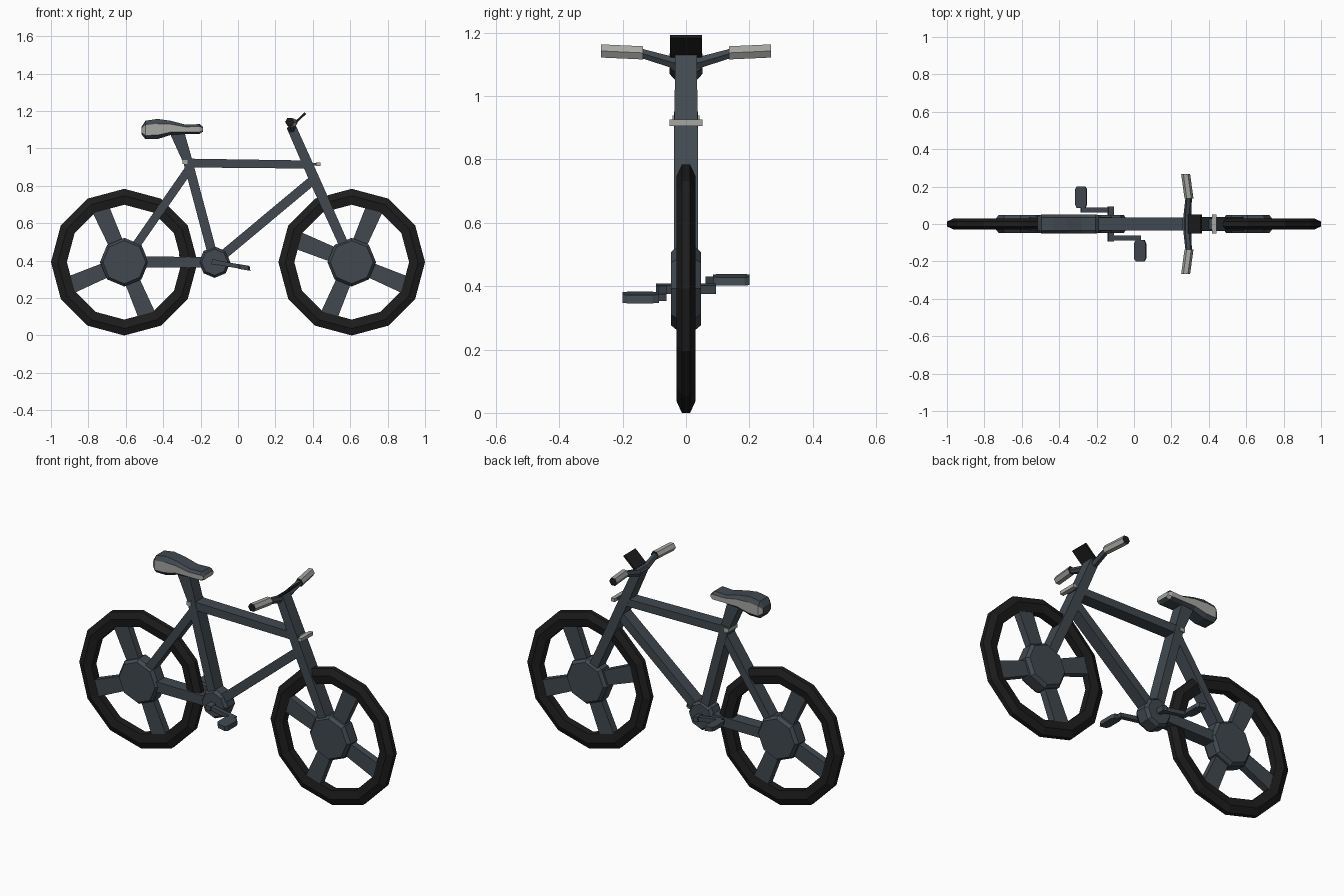
import bpy, bmesh, math
from mathutils import Vector

if "Cube" in bpy.data.objects:
    bpy.data.objects.remove(bpy.data.objects["Cube"])


def material(name, col):
    m = bpy.data.materials.new(name)
    m.diffuse_color = (*col, 1)
    m.use_nodes = True
    m.node_tree.nodes["Principled BSDF"].inputs["Base Color"].default_value = m.diffuse_color
    return m


FRAME = material("slate frame", (0.052, 0.066, 0.080))
BLACK = material("tyre black", (0.012, 0.012, 0.012))
LIGHT = material("light grey", (0.38, 0.38, 0.36))


def finish(name, bm, *mats):
    bmesh.ops.recalc_face_normals(bm, faces=bm.faces)
    me = bpy.data.meshes.new(name)
    bm.to_mesh(me)
    bm.free()
    for m in mats:
        me.materials.append(m)
    ob = bpy.data.objects.new(name, me)
    bpy.context.collection.objects.link(ob)
    return ob


def loft(name, rings, mats, closed=False, cap=True, rule=None):
    """Join equal-length rings of points; rule(ring, side) gives the material slot."""
    bm = bmesh.new()
    vs = [[bm.verts.new(p) for p in r] for r in rings]
    n, k = len(vs), len(vs[0])
    for i in range(n if closed else n - 1):
        a, b = vs[i], vs[(i + 1) % n]
        for j in range(k):
            f = bm.faces.new((a[j], a[(j + 1) % k], b[(j + 1) % k], b[j]))
            f.material_index = rule(i, j) if rule else 0
    if cap and not closed:
        for i in (0, n - 1):
            f = bm.faces.new(vs[i])
            f.material_index = rule(i, -1) if rule else 0
    return finish(name, bm, *mats)


def bar(name, p0, p1, w0, w1, hy0, hy1=None, y=0.0, mat=FRAME):
    """Box-section tube in the xz plane, with width w and half depth hy at each end."""
    hy1 = hy0 if hy1 is None else hy1
    a, b = Vector((p0[0], y, p0[1])), Vector((p1[0], y, p1[1]))
    d = (b - a).normalized()
    side = Vector((-d.z, 0, d.x))
    rings = []
    for p, w, h in ((a, w0, hy0), (b, w1, hy1)):
        rings.append([p + side * (sx * w / 2) + Vector((0, sy * h, 0))
                      for sx, sy in ((-1, -1), (1, -1), (1, 1), (-1, 1))])
    return loft(name, rings, (mat,))


def disc(name, c, profile, sides, mat, closed=False):
    """Revolve (radius, y) profile about a sideways axis at c."""
    if closed:
        rings = [[(c[0] + r * math.cos(t), y, c[1] + r * math.sin(t)) for r, y in profile]
                 for t in (2 * math.pi * i / sides for i in range(sides))]
        return loft(name, rings, (mat,), closed=True)
    rings = [[(c[0] + r * math.cos(2 * math.pi * i / sides), y,
               c[1] + r * math.sin(2 * math.pi * i / sides)) for i in range(sides)]
             for r, y in profile]
    return loft(name, rings, (mat,))


# wheels: tyre, hub, spokes
TYRE = [(0.392, -0.013), (0.392, 0.013), (0.355, 0.03), (0.307, 0.021), (0.307, -0.021), (0.355, -0.03)]
REAR, FRONT, CRANK = (-0.608, 0.392), (0.608, 0.392), (-0.125, 0.392)
for label, c, angles in (("rear", REAR, (114, 203, 293)), ("front", FRONT, (67, 158, 247, 337))):
    disc(label + "_tyre", c, TYRE, 12, BLACK, closed=True)
    disc(label + "_hub", c, [(0.115, -0.048), (0.13, -0.03), (0.13, 0.03), (0.115, 0.048)], 8, FRAME)
    for i, a in enumerate(angles):
        d = (math.cos(math.radians(a)), math.sin(math.radians(a)))
        bar(f"{label}_spoke_{i + 1}", (c[0] + d[0] * 0.09, c[1] + d[1] * 0.09),
            (c[0] + d[0] * 0.322, c[1] + d[1] * 0.322), 0.08, 0.095, 0.02)

# frame tubes
bar("seat_tube", CRANK, (-0.272, 0.945), 0.05, 0.05, 0.038)
bar("top_tube", (-0.275, 0.922), (0.37, 0.914), 0.047, 0.043, 0.036)
bar("down_tube", CRANK, (0.40, 0.83), 0.05, 0.05, 0.034)
bar("chain_stay", REAR, CRANK, 0.06, 0.056, 0.036)
bar("seat_stay", REAR, (-0.265, 0.885), 0.045, 0.045, 0.036)
bar("head_tube", (0.283, 1.12), (0.415, 0.82), 0.05, 0.056, 0.034, 0.038)
bar("fork", (0.415, 0.82), FRONT, 0.056, 0.05, 0.038)
bar("seat_post", (-0.268, 0.93), (-0.325, 1.085), 0.05, 0.075, 0.034)
disc("bottom_bracket", CRANK, [(0.07, -0.048), (0.084, -0.03), (0.084, 0.03), (0.07, 0.048)], 8, FRAME)

# saddle: light side band, dark top and underside
stations = [(-0.515, 1.075, 1.118, 0.7), (-0.495, 1.05, 1.148, 1), (-0.43, 1.05, 1.158, 1),
            (-0.36, 1.072, 1.148, 1), (-0.28, 1.078, 1.127, 1), (-0.205, 1.078, 1.13, 1),
            (-0.187, 1.09, 1.115, 0.85)]
rings = []
for x, zb, zt, k in stations:
    h = zt - zb
    half = [(0.034, zb), (0.052, zb + 0.2 * h), (0.052, zb + 0.76 * h), (0.036, zt)]
    rings.append([(x, y * k, z) for y, z in half] + [(x, -y * k, z) for y, z in reversed(half)])
last = len(rings) - 1
loft("saddle", rings, (FRAME, LIGHT),
     rule=lambda i, j: 1 if j in (1, 5) or (j == -1 and i == last) or (i == last - 1 and j in (0, 6)) else 0)


# handlebar and grips
def hexring(x, y, z, r):
    return [(x + r * math.cos(math.pi * k / 3), y, z + r * math.sin(math.pi * k / 3)) for k in range(6)]


loft("handlebar", [hexring(0.293, -0.15, 1.137, 0.017), hexring(0.285, -0.04, 1.105, 0.021),
                   hexring(0.285, 0.04, 1.105, 0.021), hexring(0.293, 0.15, 1.137, 0.017)], (FRAME,))
for label, s in (("right", -1), ("left", 1)):
    loft(label + "_grip", [hexring(0.294, s * 0.136, 1.136, 0.024), hexring(0.276, s * 0.268, 1.142, 0.024)],
         (LIGHT, BLACK), rule=lambda i, j: 1 if j == -1 else 0)

# handlebar display plate, and small reflectors
bar("display_plate", (0.292, 1.125), (0.36, 1.188), 0.012, 0.012, 0.05, mat=BLACK)
bar("front_reflector_bracket", (0.37, 0.915), (0.425, 0.915), 0.014, 0.014, 0.03)
bar("front_reflector", (0.418, 0.915), (0.44, 0.915), 0.02, 0.02, 0.052, mat=LIGHT)
bar("rear_reflector", (-0.298, 0.928), (-0.27, 0.928), 0.022, 0.022, 0.042, mat=LIGHT)

# cranks and pedals
bar("crank_axle", (-0.14, 0.395), (-0.11, 0.389), 0.028, 0.028, 0.094)
for label, s in (("right", -1), ("left", 1)):
    end = (CRANK[0] - s * 0.16, CRANK[1] + s * 0.028)
    bar(label + "_crank", CRANK, end, 0.024, 0.022, 0.013, y=s * 0.075)
    cx, cz = end[0] - s * -0.002, end[1] + s * 0.0
    rings = []
    for y, w in ((0.085, 0.022), (0.105, 0.031), (0.185, 0.031), (0.2, 0.022)):
        rings.append([(cx + u * w - 0.15 * v * 0.013, s * y, cz + v * 0.013 - 0.17 * u * w)
                      for u, v in ((-1, -1), (1, -1), (1, 1), (-1, 1))])
    loft(label + "_pedal", rings, (FRAME,))
